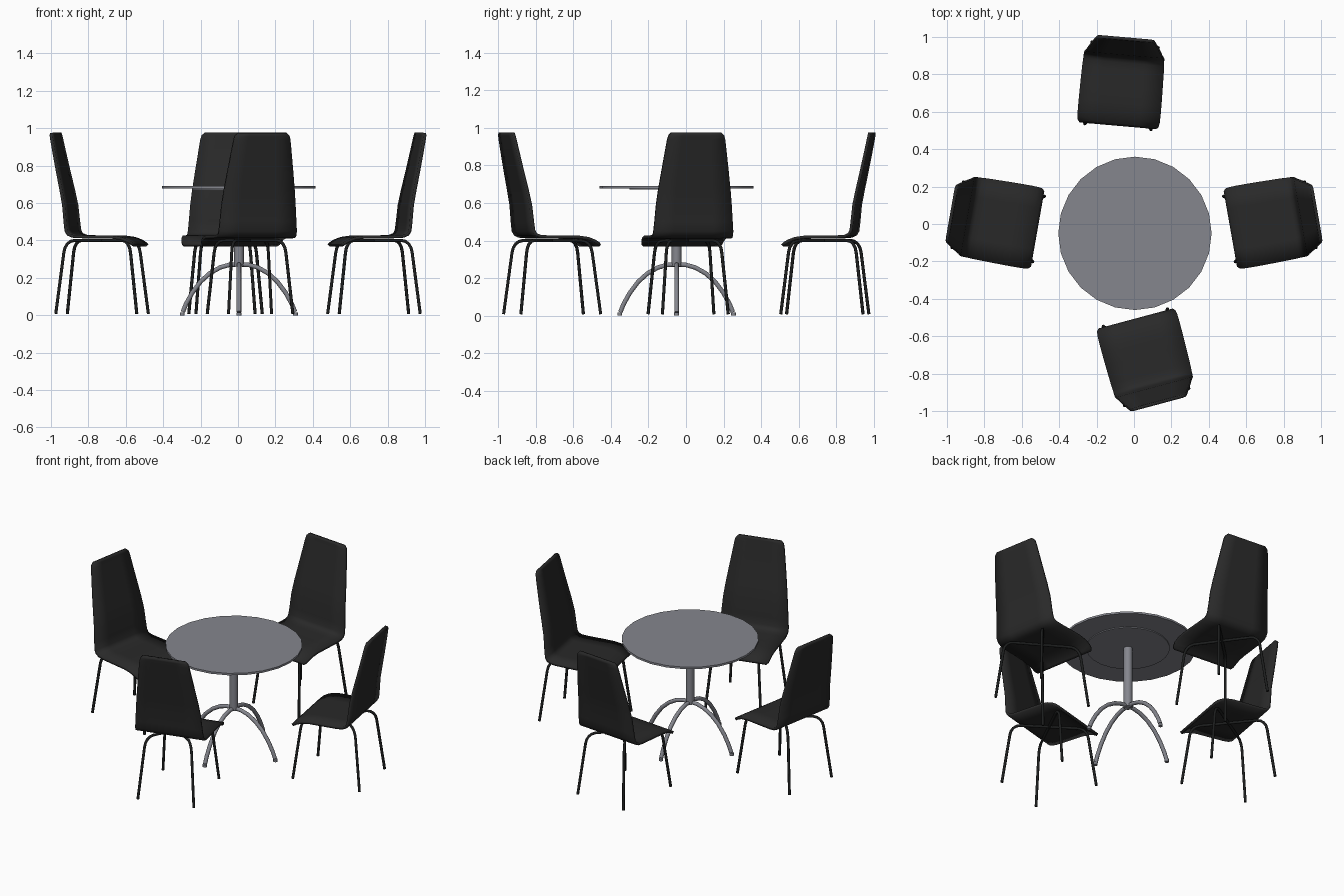
import bpy, bmesh, math
from mathutils import Matrix, Vector

if "Cube" in bpy.data.objects:
    bpy.data.objects.remove(bpy.data.objects["Cube"])


def material(name, rgb):
    m = bpy.data.materials.new(name)
    m.diffuse_color = (*rgb, 1)
    m.use_nodes = True
    m.node_tree.nodes["Principled BSDF"].inputs["Base Color"].default_value = m.diffuse_color
    return m


BLACK = material("black shell", (0.022, 0.022, 0.022))
DARK = material("black metal", (0.012, 0.013, 0.013))
GREY = material("grey metal", (0.235, 0.24, 0.27))


def add(name, mesh, mat, matrix=Matrix()):
    ob = bpy.data.objects.new(name, mesh)
    bpy.context.collection.objects.link(ob)
    ob.matrix_world = matrix
    if not mesh.materials:
        mesh.materials.append(mat)
    return ob


def smooth(ob, angle=40):
    bpy.ops.object.select_all(action='DESELECT')
    ob.select_set(True)
    bpy.context.view_layer.objects.active = ob
    bpy.ops.object.shade_smooth_by_angle(angle=math.radians(angle))


def cylinder(name, x, y, z0, z1, r, sides, mat):
    bm = bmesh.new()
    bmesh.ops.create_cone(bm, cap_ends=True, segments=sides, radius1=r, radius2=r, depth=z1 - z0,
                          matrix=Matrix.Translation((x, y, (z0 + z1) / 2)))
    me = bpy.data.meshes.new(name)
    bm.to_mesh(me)
    bm.free()
    ob = add(name, me, mat)
    smooth(ob)
    return ob


def tube(name, pts, r, mat, sides=10):
    # sweep a ring along a path lying in a vertical plane
    bm = bmesh.new()
    pts = [Vector(p) for p in pts]
    flat = pts[-1] - pts[0]
    flat.z = 0
    side = flat.normalized().cross(Vector((0, 0, 1)))
    rings = []
    for i, p in enumerate(pts):
        t = (pts[min(i + 1, len(pts) - 1)] - pts[max(i - 1, 0)]).normalized()
        n = side.cross(t).normalized()
        angles = [2 * math.pi * k / sides for k in range(sides)]
        rings.append([bm.verts.new(p + r * (math.cos(a) * side + math.sin(a) * n)) for a in angles])
    for a, b in zip(rings, rings[1:]):
        for k in range(sides):
            j = (k + 1) % sides
            bm.faces.new((a[k], a[j], b[j], b[k]))
    bm.faces.new(rings[0])
    bm.faces.new(rings[-1])
    bmesh.ops.recalc_face_normals(bm, faces=bm.faces)
    me = bpy.data.meshes.new(name)
    bm.to_mesh(me)
    bm.free()
    ob = add(name, me, mat)
    smooth(ob, 60)
    return ob


# Table: round top, under plate, column, four arched legs with feet
CX, CY = 0.005, -0.05
cylinder("table_top", CX, CY, 0.677, 0.69, 0.41, 24, GREY)
cylinder("under_plate", CX, CY, 0.671, 0.678, 0.25, 24, GREY)
cylinder("table_column", CX, CY, 0.262, 0.675, 0.026, 20, GREY)
arch = [(0, .272), (.05, .27), (.10, .256), (.155, .225), (.205, .18), (.25, .12), (.283, .06), (.3, .018)]
for i in range(4):
    a = i * math.pi / 2
    c, s = math.cos(a), math.sin(a)
    tube("table_leg", [(CX + c * d, CY + s * d, z) for d, z in arch], 0.0125, GREY)
    cylinder("table_foot", CX + c * .303, CY + s * .303, 0, 0.016, 0.013, 12, GREY)

# Chair shell: (depth, height, half width) from seat front to back top
profile = [(0, .374, .205), (.012, .384, .217), (.035, .398, .221), (.07, .411, .222), (.12, .418, .222),
           (.2, .419, .221), (.3, .42, .219), (.335, .423, .217), (.357, .433, .216), (.368, .452, .215),
           (.374, .5, .211), (.383, .59, .204), (.399, .67, .195), (.421, .77, .181), (.444, .88, .165),
           (.456, .94, .156), (.46, .96, .15), (.462, .975, .135)]
bm = bmesh.new()
rows = [[bm.verts.new((d, w * k, z)) for k in (-1, -.5, 0, .5, 1)] for d, z, w in profile]
for a, b in zip(rows, rows[1:]):
    for k in range(4):
        bm.faces.new((a[k], b[k], b[k + 1], a[k + 1]))
bmesh.ops.recalc_face_normals(bm, faces=bm.faces)
shell_mesh = bpy.data.meshes.new("chair_shell")
bm.to_mesh(shell_mesh)
bm.free()
shell = add("chair_shell", shell_mesh, BLACK)
smooth(shell, 50)


def thicken(ob):
    m = ob.modifiers.new("thickness", 'SOLIDIFY')
    m.thickness = 0.016
    m.offset = 0


# Chair frame: two bent tubes crossing under the seat
frames = []
for s in (1, -1):
    front = [(-.010, .178, 0.008), (.029, .150, .335), (.035, .146, .362), (.046, .138, .382), (.061, .127, .395),
             (.08, .113, .4)]
    path = [Vector((d, s * w, z)) for d, w, z in front]
    back = [Vector((.42 - d, -s * w, z)) for d, w, z in reversed(front)]
    frames.append(tube("chair_frame", path + back, 0.0085, DARK, 8))

# Four chairs: seat front centre and direction towards the back
chairs = [(.52, -.025, 10), (-.52, -.025, 170), (-.085, .53, 85), (.01, -.51, -75)]
for i, (x, y, ang) in enumerate(chairs):
    m = Matrix.Translation((x, y, 0)) @ Matrix.Rotation(math.radians(ang), 4, 'Z')
    if i == 0:
        parts = [shell] + frames
        for ob in parts:
            ob.matrix_world = m
    else:
        parts = [add(o.name, o.data, None, m) for o in [shell] + frames]
    thicken(parts[0])
